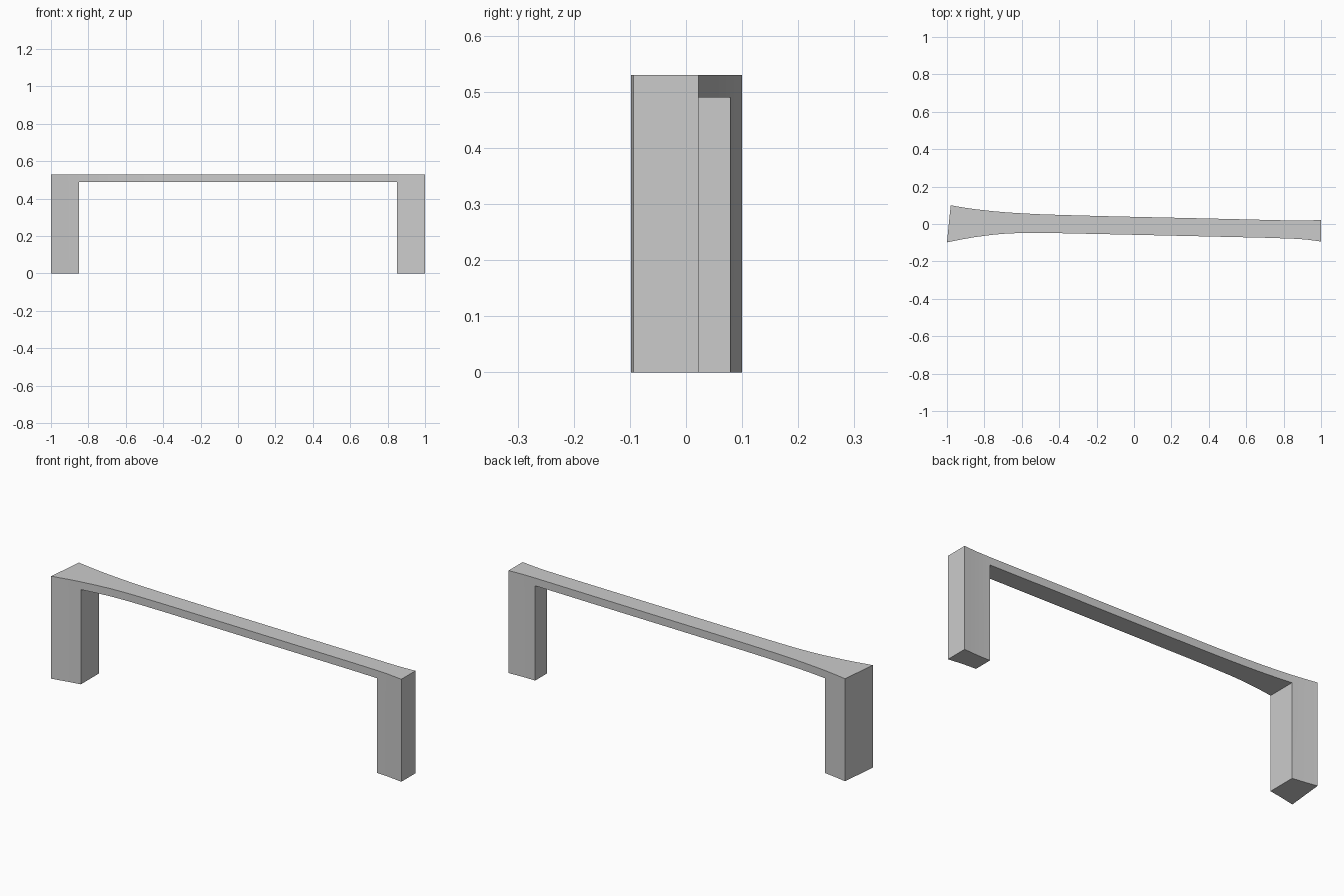
import bpy, bmesh

if "Cube" in bpy.data.objects:
    bpy.data.objects.remove(bpy.data.objects["Cube"])

# Plan stations along the length: x, front edge y, back edge y
PLAN = [(-1.0, -.098, .10), (-.92, -.082, .0895), (-.85, -.070, .079),
        (-.76, -.058, .069), (-.68, -.051, .062), (-.6, -.048, .057),
        (-.5, -.048, .052), (-.38, -.0495, .048), (-.12, -.055, .041),
        (.5, -.069, .027), (.7, -.0735, .022), (.85, -.0785, .0185),
        (.92, -.083, .018), (1.0, -.0935, .022)]
LEVELS = [0, .49, .53]          # floor, underside of beam, top
LEG_X = .85                     # inner faces of the legs

bm = bmesh.new()
cache = {}


def vert(i, side, k):
    key = (i, side, k)
    if key not in cache:
        x, front, back = PLAN[i]
        if i == 0 and side:     # left end is cut slightly askew
            x = -.98
        cache[key] = bm.verts.new((x, back if side else front, LEVELS[k]))
    return cache[key]


def solid(i, k):
    if not (0 <= i < len(PLAN) - 1 and 0 <= k <= 1):
        return False
    mid = (PLAN[i][0] + PLAN[i + 1][0]) / 2
    return k == 1 or abs(mid) > LEG_X


def face(*keys):
    bm.faces.new([vert(*key) for key in keys])


# Skin every solid cell, leaving out the internal walls
for i in range(len(PLAN) - 1):
    for k in range(2):
        if not solid(i, k):
            continue
        j, t = i + 1, k + 1
        for s in (0, 1):
            face((i, s, k), (j, s, k), (j, s, t), (i, s, t))
        for near, station in ((i - 1, i), (i + 1, j)):
            if not solid(near, k):
                face((station, 0, k), (station, 1, k), (station, 1, t), (station, 0, t))
        for near, level in ((k - 1, k), (k + 1, t)):
            if not solid(i, near):
                face((i, 0, level), (j, 0, level), (j, 1, level), (i, 1, level))

bmesh.ops.recalc_face_normals(bm, faces=bm.faces)
mesh = bpy.data.meshes.new("handle_bar_with_legs")
bm.to_mesh(mesh)
bm.free()
obj = bpy.data.objects.new("handle_bar_with_legs", mesh)
bpy.context.collection.objects.link(obj)

# Smooth along the curved sides, sharp at the corners
bpy.context.view_layer.objects.active = obj
obj.select_set(True)
bpy.ops.object.shade_smooth_by_angle(angle=.5)
